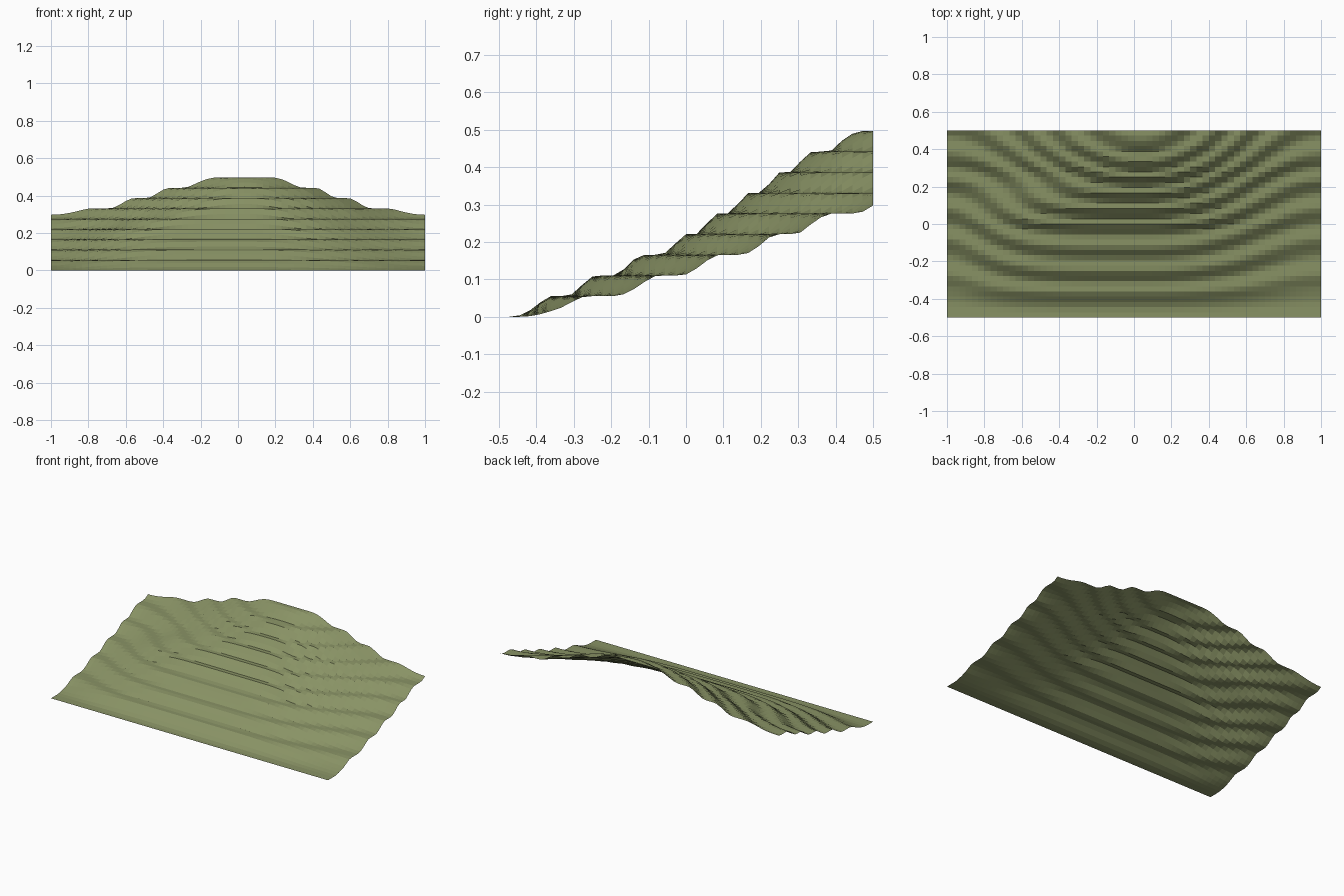
import bpy, bmesh, math

if "Cube" in bpy.data.objects:
    bpy.data.objects.remove(bpy.data.objects["Cube"])

NX, NY, STEP = 60, 36, 0.0552

# y position of each terrace riser (level, y) along the ridge and along the side edges
RIDGE = [(0, -0.5), (.5, -.40), (1.5, -.28), (2.5, -.155), (3.5, -.03), (4.5, .055),
         (5.5, .14), (6.5, .225), (7.5, .305), (8.5, .415), (9.0, .5)]
EDGE = [(0, -0.5), (.5, -.325), (1.5, -.125), (2.5, .04), (3.5, .2), (4.5, .335), (5.45, .5)]


def lookup(table, y):
    for (a, ya), (b, yb) in zip(table, table[1:]):
        if y <= yb:
            return a + (b - a) * (y - ya) / (yb - ya)
    return table[-1][0]


def smooth(t):
    t = min(max(t, 0), 1)
    return t * t * (3 - 2 * t)


def height(x, y):
    # ridge falls off to both sides; lower left shoulder is broader
    d = x - 0.04
    u = min(abs(d) / (0.96 if d > 0 else 1.04), 1)
    broad = 1 - smooth((y + 0.1) / 0.4)
    u **= 1 + (1.6 if d < 0 else 0.3) * broad
    w = 0.5 + 0.5 * math.cos(math.pi * u)
    e = lookup(EDGE, y)
    h = e + (lookup(RIDGE, y) - e) * w
    # terracing: flat treads, sloped risers
    k = math.floor(h)
    return STEP * min(k + smooth((h - k - 0.17) / 0.66), 9)


# terraced hillside sheet
bm = bmesh.new()
bmesh.ops.create_grid(bm, x_segments=NX, y_segments=NY, size=1)
for v in bm.verts:
    v.co.y *= 0.5
    v.co.z = height(v.co.x, v.co.y)
mesh = bpy.data.meshes.new("terraced_hillside")
bm.to_mesh(mesh)
bm.free()
hill = bpy.data.objects.new("terraced_hillside", mesh)
bpy.context.collection.objects.link(hill)

mat = bpy.data.materials.new("grass_green")
mat.diffuse_color = (0.25, 0.29, 0.13, 1)
mat.use_nodes = True
mat.node_tree.nodes["Principled BSDF"].inputs["Base Color"].default_value = mat.diffuse_color
mesh.materials.append(mat)
